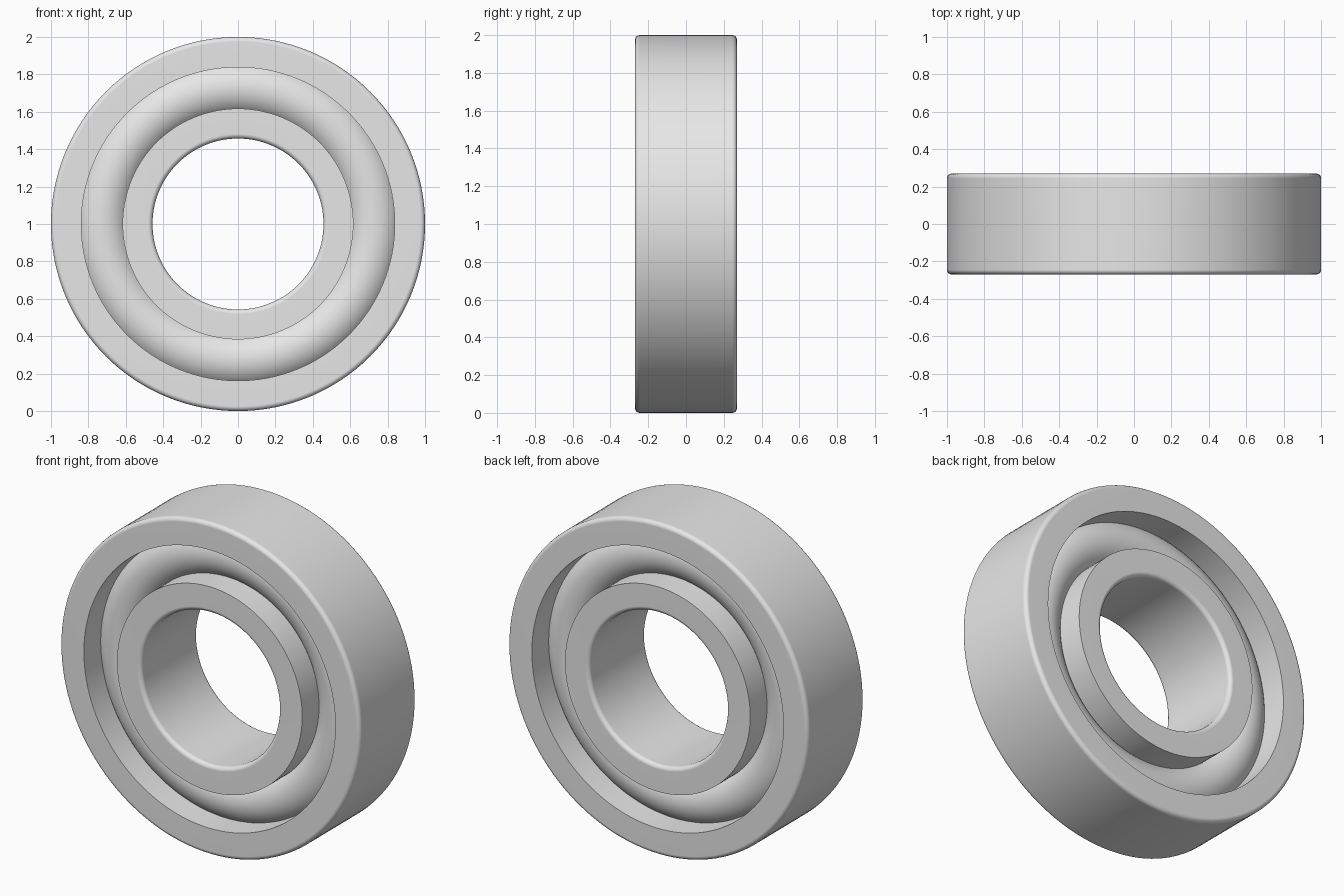
import bpy
import bmesh
from math import cos, sin, pi, radians

SEGMENTS = 128
HALF_WIDTH = 0.27
CENTRE_Z = 1.0
FILLET = 0.025

cube = bpy.data.objects.get("Cube")
if cube:
    bpy.data.objects.remove(cube, do_unlink=True)

steel = bpy.data.materials.new("light grey steel")
steel.use_nodes = True
grey = (0.8, 0.8, 0.8, 1.0)
steel.diffuse_color = grey
steel.node_tree.nodes["Principled BSDF"].inputs["Base Color"].default_value = grey


def finish(obj):
    """Assign the material and smooth the shading, keeping hard edges."""
    obj.data.materials.append(steel)
    bpy.ops.object.select_all(action="DESELECT")
    obj.select_set(True)
    bpy.context.view_layer.objects.active = obj
    bpy.ops.object.shade_smooth_by_angle(angle=radians(30))
    weighted = obj.modifiers.new("Even normals", "WEIGHTED_NORMAL")
    weighted.keep_sharp = True


def race_profile(plain, rounded, steps=4):
    """Closed (radius, y) section: sharp corners at plain, fillets at rounded."""
    out = 1 if rounded > plain else -1
    r0, y0 = rounded - out * FILLET, HALF_WIDTH - FILLET
    arc = [(r0 + out * FILLET * sin(a), y0 + FILLET * cos(a))
           for a in (pi / 2 * i / steps for i in range(steps + 1))]
    back = [(plain, HALF_WIDTH)] + arc
    return back + [(r, -y) for r, y in reversed(back)]


def lathe(name, profile):
    """Revolve a closed section around the y axis."""
    bm = bmesh.new()
    rings = []
    for i in range(SEGMENTS):
        a = 2 * pi * i / SEGMENTS
        rings.append([bm.verts.new((r * cos(a), y, r * sin(a))) for r, y in profile])
    for i, ring in enumerate(rings):
        after = rings[(i + 1) % SEGMENTS]
        for j in range(len(profile)):
            k = (j + 1) % len(profile)
            bm.faces.new((ring[j], ring[k], after[k], after[j]))
    bmesh.ops.recalc_face_normals(bm, faces=bm.faces)
    mesh = bpy.data.meshes.new(name)
    bm.to_mesh(mesh)
    bm.free()
    obj = bpy.data.objects.new(name, mesh)
    obj.location.z = CENTRE_Z
    bpy.context.collection.objects.link(obj)
    finish(obj)


# Outer and inner races
lathe("outer_race", race_profile(plain=0.838, rounded=1.0))
lathe("inner_race", race_profile(plain=0.617, rounded=0.457))

# Round ring seated between the races
bpy.ops.mesh.primitive_torus_add(
    major_radius=0.7275, minor_radius=0.156,
    major_segments=SEGMENTS, minor_segments=48,
    location=(0, 0, CENTRE_Z), rotation=(pi / 2, 0, 0))
rolling_ring = bpy.context.object
rolling_ring.name = "rolling_ring"
finish(rolling_ring)
